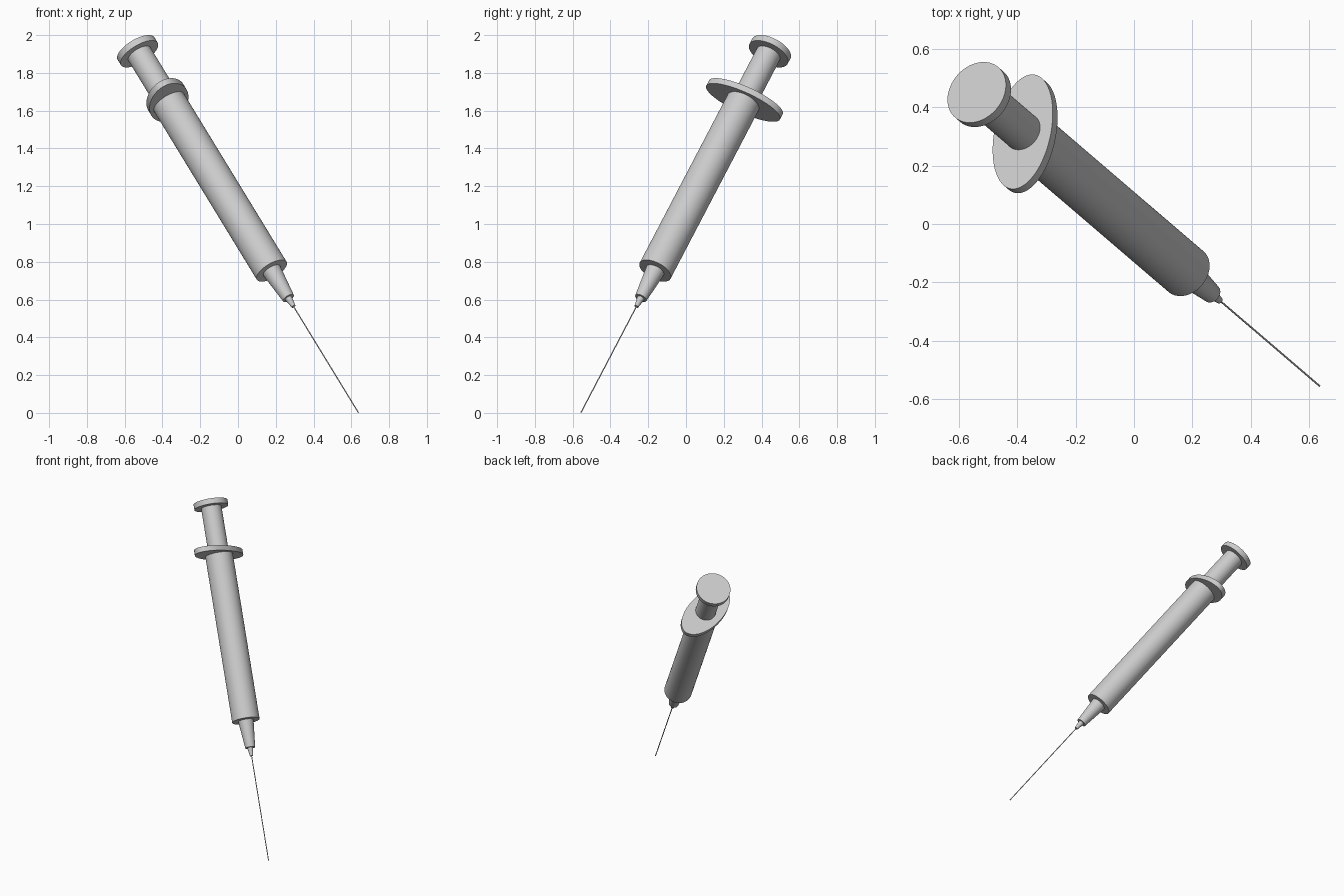
import bpy
import math
from mathutils import Matrix, Vector

if "Cube" in bpy.data.objects:
    bpy.data.objects.remove(bpy.data.objects["Cube"])

# Syringe axis: from needle tip up to the centre of the thumb disc
TIP = Vector((0.637, -0.556, 0.002))
TOP = Vector((-0.540, 0.452, 1.929))
AXIS = (TOP - TIP).normalized()
LENGTH = (TOP - TIP).length

# Local frame: z along the syringe, x along the long side of the finger flange
major = Vector((0.131, 0.909, -0.396))
major = (major - AXIS * major.dot(AXIS)).normalized()
minor = AXIS.cross(major)
FRAME = Matrix((major, minor, AXIS)).transposed().to_4x4()


def section(name, s0, s1, r0, r1, sides=64, stretch=(1, 1)):
    """Capped cylinder or cone between two distances along the axis."""
    bpy.ops.mesh.primitive_cone_add(vertices=sides, radius1=r0, radius2=r1, depth=s1 - s0)
    ob = bpy.context.object
    ob.name = name
    ob.data.transform(Matrix.Diagonal((stretch[0], stretch[1], 1, 1)))
    bpy.ops.object.shade_smooth_by_angle(angle=math.radians(35))
    ob.matrix_world = Matrix.Translation(TIP + AXIS * (s0 + s1) / 2) @ FRAME
    return ob


# Needle and its hub
section("needle", 0.0, 0.74, 0.003, 0.003, 16)
section("needle_hub", 0.72, 0.785, 0.011, 0.021, 32)

# Nozzle and barrel
section("nozzle", 0.777, 0.97, 0.033, 0.052)
section("barrel", 0.963, 2.11, 0.092, 0.092)

# Oval finger flange
section("finger_flange", 2.106, 2.141, 1, 1, 96, (0.216, 0.114))

# Plunger rod and thumb disc
section("plunger_rod", 2.12, LENGTH - 0.03, 0.068, 0.068)
section("thumb_disc", LENGTH - 0.037, LENGTH, 0.114, 0.114)
